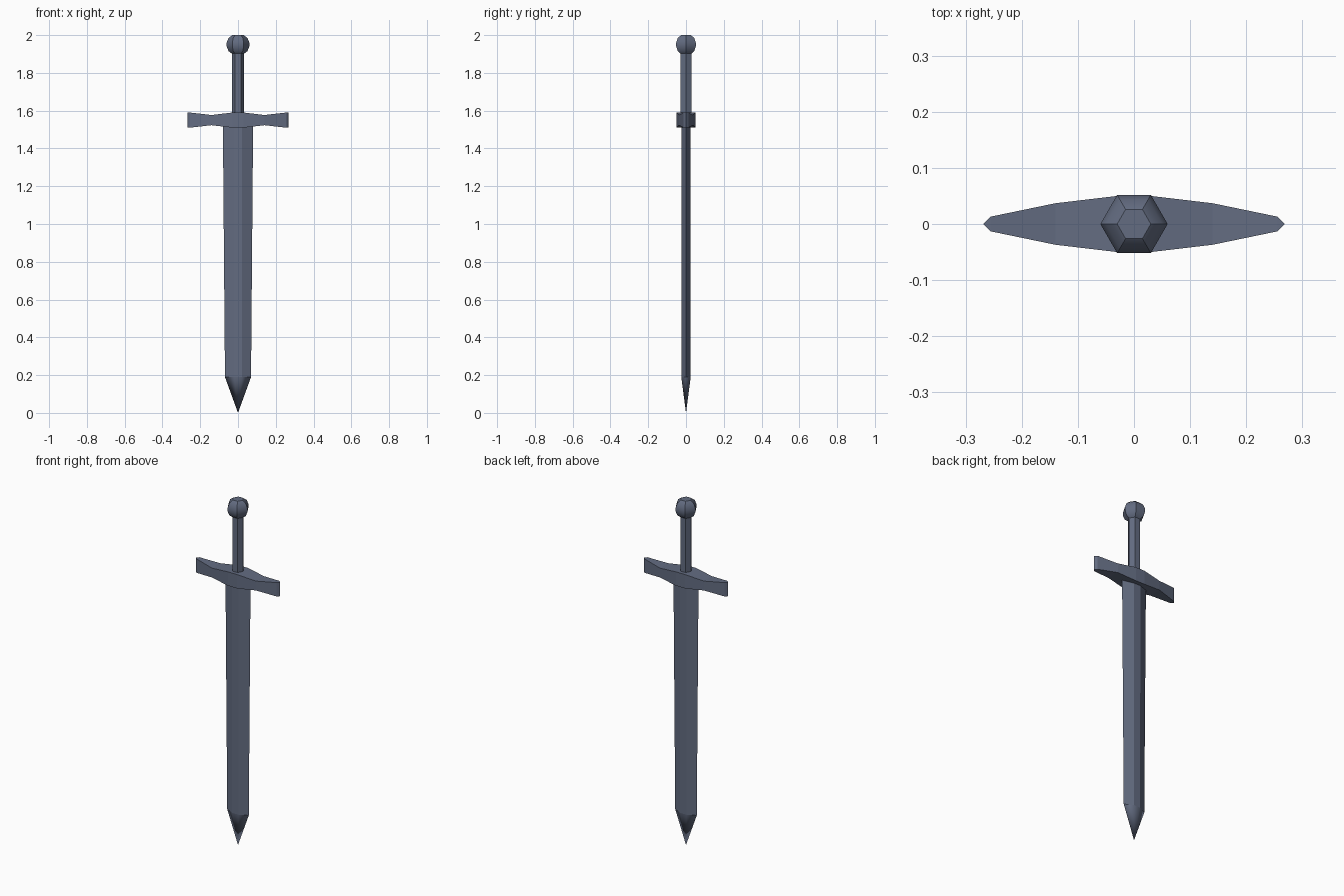
import bpy, bmesh
from math import cos, sin, pi

if "Cube" in bpy.data.objects:
    bpy.data.objects.remove(bpy.data.objects["Cube"])

# Blue-grey steel shared by every part
steel = bpy.data.materials.new("steel")
steel.diffuse_color = (0.125, 0.15, 0.22, 1)
steel.use_nodes = True
steel.node_tree.nodes["Principled BSDF"].inputs["Base Color"].default_value = steel.diffuse_color


def loft(name, rings, smooth=()):
    """Skin equal-length vertex rings, close both ends; smooth lists bands to shade smooth."""
    bm = bmesh.new()
    loops = [[bm.verts.new(p) for p in ring] for ring in rings]
    n = len(loops[0])
    for k, (a, b) in enumerate(zip(loops, loops[1:])):
        for i in range(n):
            j = (i + 1) % n
            bm.faces.new((a[i], a[j], b[j], b[i])).smooth = k in smooth
    bm.faces.new(loops[0])
    bm.faces.new(loops[-1])
    bmesh.ops.remove_doubles(bm, verts=bm.verts, dist=0.0005)
    bmesh.ops.recalc_face_normals(bm, faces=bm.faces)
    if len(smooth) > 1:   # rounded along the length, crisp corners around it
        for e in bm.edges:
            if abs(e.verts[0].co.z - e.verts[1].co.z) > 0.001:
                e.smooth = False
    mesh = bpy.data.meshes.new(name)
    bm.to_mesh(mesh)
    bm.free()
    mesh.materials.append(steel)
    obj = bpy.data.objects.new(name, mesh)
    bpy.context.collection.objects.link(obj)
    return obj


def hexagon(r, z):
    return [(r * cos(k * pi / 3), r * sin(k * pi / 3), z) for k in range(6)]


def blade_section(w, flat, t, z):
    return [(w, 0, z), (flat, t, z), (-flat, t, z),
            (-w, 0, z), (-flat, -t, z), (flat, -t, z)]


# Blade: flattened hexagonal section tapering to a point
blade = loft("blade", [
    blade_section(0.0001, 0.00005, 0.00005, 0.0),
    blade_section(0.069, 0.02, 0.025, 0.19),
    blade_section(0.08, 0.022, 0.025, 1.53)], smooth=(0,))

# Crossguard: (x, half depth, half height) stations, mirrored to both sides
half = [(0.03, 0.05, 0.04), (0.14, 0.037, 0.027),
        (0.256, 0.013, 0.04), (0.268, 0.001, 0.04)]
stations = [(-x, d, h) for x, d, h in reversed(half)] + half
guard = loft("crossguard", [
    [(x, -d, 1.55 - h), (x, d, 1.55 - h), (x, d, 1.55 + h), (x, -d, 1.55 + h)]
    for x, d, h in stations])

# Six-sided grip
grip = loft("grip", [hexagon(0.033, 1.57), hexagon(0.033, 1.91)])

# Six-sided pommel with a rounded profile
profile = [(0.03, 1.9), (0.05, 1.915), (0.06, 1.94),
           (0.06, 1.96), (0.05, 1.985), (0.03, 2.0)]
pommel = loft("pommel", [hexagon(r, z) for r, z in profile], smooth=range(5))
